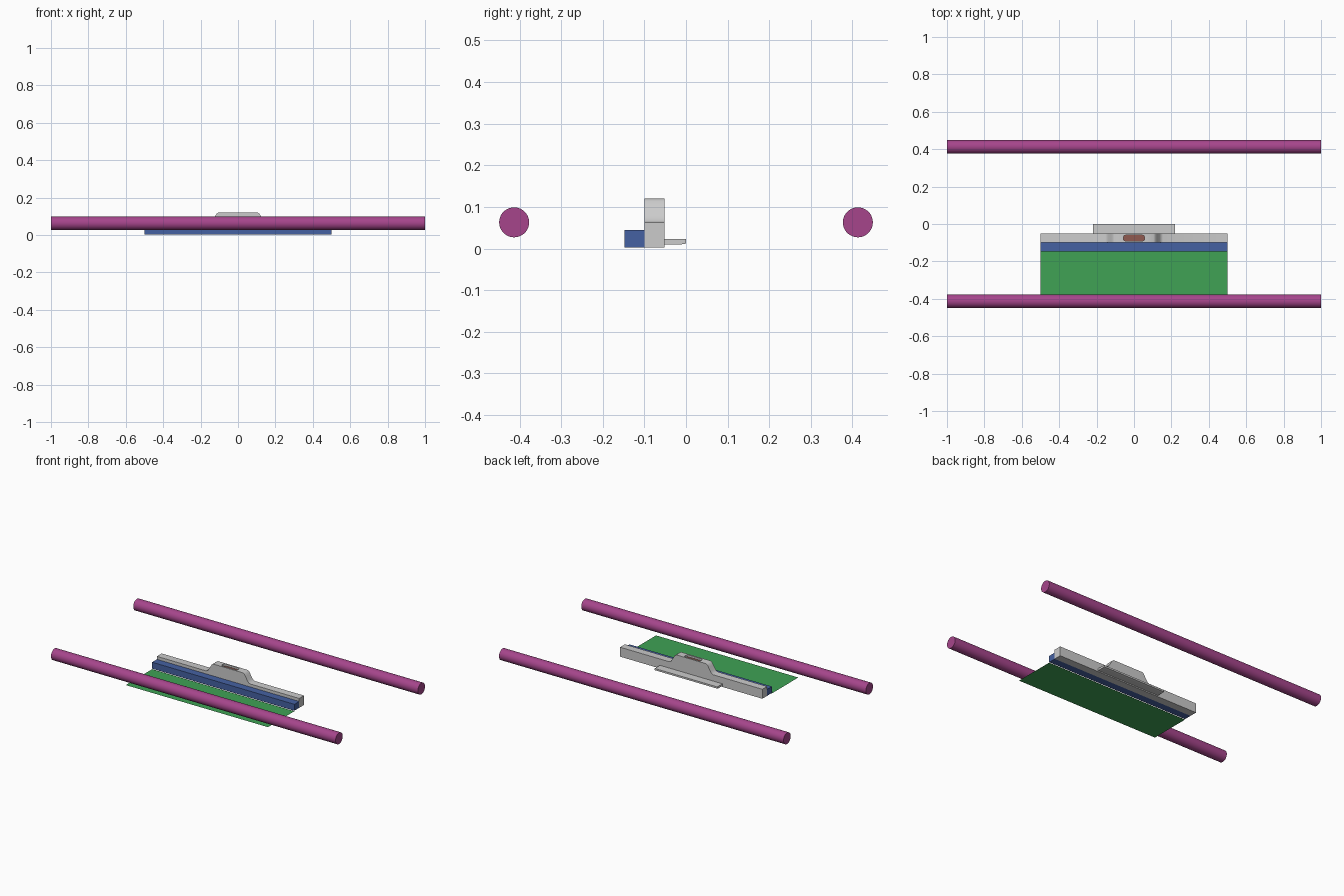
import bpy, bmesh, math

if "Cube" in bpy.data.objects:
    bpy.data.objects.remove(bpy.data.objects["Cube"])


def material(name, color):
    m = bpy.data.materials.new(name)
    m.diffuse_color = (*color, 1)
    m.use_nodes = True
    m.node_tree.nodes["Principled BSDF"].inputs["Base Color"].default_value = m.diffuse_color
    return m


def finish(name, bm, mat=None):
    bmesh.ops.recalc_face_normals(bm, faces=bm.faces)
    me = bpy.data.meshes.new(name)
    bm.to_mesh(me)
    bm.free()
    ob = bpy.data.objects.new(name, me)
    bpy.context.collection.objects.link(ob)
    if mat:
        me.materials.append(mat)
    return ob


def prism(name, pts, vec, mat=None):
    """Extrude a planar outline along a vector."""
    bm = bmesh.new()
    face = bm.faces.new([bm.verts.new(p) for p in pts])
    ext = bmesh.ops.extrude_face_region(bm, geom=[face])
    moved = [g for g in ext["geom"] if isinstance(g, bmesh.types.BMVert)]
    bmesh.ops.translate(bm, verts=moved, vec=vec)
    if not any(face in e.link_faces for e in bm.edges):
        bm.faces.new([bm.verts[i] for i in range(len(pts))])
    return finish(name, bm, mat)


def smooth(ob):
    bpy.ops.object.select_all(action='DESELECT')
    bpy.context.view_layer.objects.active = ob
    ob.select_set(True)
    bpy.ops.object.shade_smooth_by_angle(angle=math.radians(35))


purple = material("purple", (0.38, 0.06, 0.26))
green = material("green", (0.05, 0.36, 0.09))
blue = material("blue", (0.06, 0.12, 0.36))
brown = material("brown", (0.28, 0.10, 0.08))

# Two long round rails
for side, y in (("front", -0.413), ("back", 0.413)):
    bpy.ops.mesh.primitive_cylinder_add(vertices=48, radius=0.036, depth=2,
                                        location=(0, y, 0.063),
                                        rotation=(0, math.pi / 2, 0))
    rail = bpy.context.object
    rail.name = side + "_rail"
    rail.data.materials.append(purple)
    smooth(rail)

# Flat sheet on the ground
bm = bmesh.new()
bm.faces.new([bm.verts.new(p) for p in ((-0.5, -0.413, 0), (0.5, -0.413, 0),
                                        (0.5, -0.148, 0), (-0.5, -0.148, 0))])
finish("ground_sheet", bm, green)

# Low front bar
prism("front_bar", [(-0.5, -0.148, 0.003), (0.5, -0.148, 0.003),
                    (0.5, -0.148, 0.044), (-0.5, -0.148, 0.044)],
      (0, 0.048, 0), blue)

# Main bar with a raised hump in the middle
half = [(0.5, 0.003), (0.5, 0.063), (0.155, 0.063), (0.145, 0.067),
        (0.137, 0.077), (0.123, 0.1), (0.114, 0.114), (0.105, 0.12)]
outline = half + [(-x, z) for x, z in reversed(half)]
body = prism("main_bar", [(x, -0.1, z) for x, z in outline], (0, 0.048, 0))

# Rounded slot cut into the hump, with a coloured floor


def slot(z, w=0.056, d=0.015, r=0.01):
    pts = []
    for i, (sx, sy) in enumerate(((1, 1), (-1, 1), (-1, -1), (1, -1))):
        for k in range(5):
            a = math.pi / 2 * (i + k / 4)
            pts.append((sx * (w - r) + r * math.cos(a),
                        -0.075 + sy * (d - r) + r * math.sin(a), z))
    return pts


cutter = prism("slot_cutter", slot(0.108), (0, 0, 0.05))
cutter.hide_render = True
cutter.hide_set(True)
cut = body.modifiers.new("slot", 'BOOLEAN')
cut.object = cutter
cut.solver = 'EXACT'
bm = bmesh.new()
bm.faces.new([bm.verts.new(p) for p in slot(0.1085)])
finish("slot_floor", bm, brown)
smooth(body)

# Thin plate at the back, slightly bevelled at its tip
prism("back_plate", [(-0.22, -0.052, 0.01), (-0.22, -0.012, 0.01),
                     (-0.22, 0, 0.012), (-0.22, 0, 0.023),
                     (-0.22, -0.052, 0.023)], (0.44, 0, 0))
